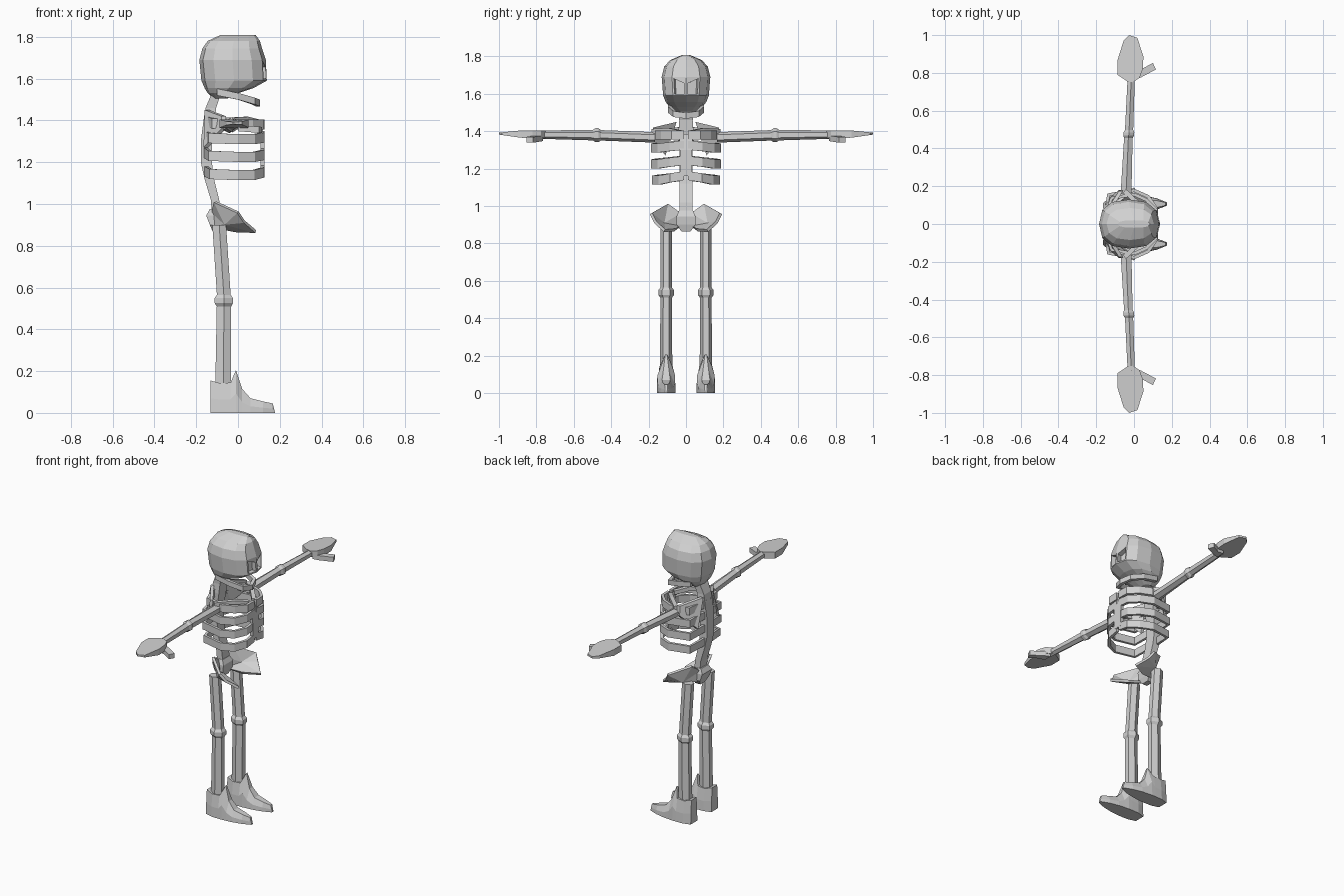
import bpy, bmesh, math
from mathutils import Vector

bone = bpy.data.materials.new("bone grey")
bone.diffuse_color = (0.64, 0.64, 0.64, 1)


def finish(name, bm):
    bmesh.ops.recalc_face_normals(bm, faces=bm.faces)
    me = bpy.data.meshes.new(name)
    bm.to_mesh(me)
    bm.free()
    me.materials.append(bone)
    ob = bpy.data.objects.new(name, me)
    bpy.context.collection.objects.link(ob)
    return ob


def loft_bm(rings):
    """Skin a list of equal-length point rings and cap both ends."""
    bm = bmesh.new()
    vs = [[bm.verts.new(p) for p in r] for r in rings]
    n = len(vs[0])
    for a, b in zip(vs, vs[1:]):
        for i in range(n):
            j = (i + 1) % n
            bm.faces.new((a[i], a[j], b[j], b[i]))
    bm.faces.new(vs[0])
    bm.faces.new(vs[-1])
    bmesh.ops.recalc_face_normals(bm, faces=bm.faces)
    return bm


def loft(name, rings):
    return finish(name, loft_bm(rings))


def tube(name, stations, axis, n=6):
    """Tube along y or z; stations are (centre, radius in x, radius in the other direction)."""
    rings = []
    for (x, y, z), ra, rb in stations:
        ring = []
        for k in range(n):
            t = 2 * math.pi * (k + 0.5) / n
            u, v = ra * math.cos(t), rb * math.sin(t)
            ring.append((x + u, y, z + v) if axis == 'Y' else (x + u, y + v, z))
        rings.append(ring)
    return loft(name, rings)


def band(name, path, height, thick):
    """Flat strap that follows a path."""
    pts = [Vector(p) for p in path]
    rings = []
    for i, p in enumerate(pts):
        t = pts[min(i + 1, len(pts) - 1)] - pts[max(i - 1, 0)]
        nrm = Vector((t.y, -t.x, 0)).normalized() * thick / 2
        up = Vector((0, 0, height / 2))
        rings.append([p + nrm + up, p - nrm + up, p - nrm - up, p + nrm - up])
    return loft(name, rings)


def blocks(name, rows):
    """Stack of rectangles: z, back x, front x, half width."""
    return loft(name, [[(b, -w, z), (f, -w, z), (f, w, z), (b, w, z)] for z, b, f, w in rows])


# Skull: stacked rounded rings
def power(v, e=0.8):
    return math.copysign(abs(v) ** e, v)


skull_rows = [(1.505, -0.12, -0.05, 0.05), (1.53, -0.145, 0.0, 0.085), (1.555, -0.16, 0.075, 0.108),
              (1.59, -0.175, 0.138, 0.122), (1.69, -0.185, 0.133, 0.13), (1.745, -0.17, 0.115, 0.117),
              (1.78, -0.145, 0.105, 0.085), (1.808, -0.085, 0.085, 0.02)]
rings = []
for z, b, f, w in skull_rows:
    c, r = (b + f) / 2, (f - b) / 2
    rings.append([(c + r * power(math.cos(k * math.pi / 6)), w * power(math.sin(k * math.pi / 6)), z)
                  for k in range(12)])
bm = loft_bm(rings)
# Eye sockets: slanted insets pushed inwards
eyes = [f for f in bm.faces if f.calc_center_median().x > 0.1 and
        1.62 < f.calc_center_median().z < 1.66 and abs(f.calc_center_median().y) < 0.06]
bmesh.ops.inset_individual(bm, faces=eyes, thickness=0.013, depth=0)
for v in {v for f in eyes for v in f.verts}:
    if abs(v.co.y) < 0.035 and v.co.z > 1.65:
        v.co.z -= 0.025
bmesh.ops.inset_individual(bm, faces=eyes, thickness=0.002, depth=-0.03)
finish("skull", bm)

# Lower jaw: U-shaped strap
band("jaw", [(-0.10, -0.085, 1.535), (0.0, -0.085, 1.515), (0.075, -0.06, 1.492), (0.095, 0, 1.483),
             (0.075, 0.06, 1.492), (0.0, 0.085, 1.515), (-0.10, 0.085, 1.535)], 0.032, 0.022)

# Spine, sacrum and breastbone
blocks("spine", [(1.52, -0.13, -0.085, 0.04), (1.46, -0.155, -0.105, 0.036), (1.40, -0.165, -0.11, 0.04),
                 (1.30, -0.178, -0.125, 0.036), (1.20, -0.178, -0.125, 0.036), (1.12, -0.16, -0.115, 0.036),
                 (1.02, -0.13, -0.09, 0.036), (0.95, -0.125, -0.085, 0.036)])
blocks("sacrum", [(0.975, -0.135, -0.085, 0.038), (0.945, -0.152, -0.07, 0.05),
                  (0.90, -0.135, -0.075, 0.05), (0.865, -0.12, -0.085, 0.025)])
blocks("breastbone", [(1.385, 0.095, 0.115, 0.036), (1.30, 0.107, 0.128, 0.032), (1.16, 0.107, 0.128, 0.028)])

for s, side in ((-1, "right"), (1, "left")):
    # Ribs: z, size, rise towards the breastbone
    for i, (z, k, rise) in enumerate([(1.138, 0.97, 0.025), (1.225, 1, 0.018), (1.31, 1, 0.015), (1.38, 0.88, 0)]):
        band(f"{side}_rib_{i + 1}",
             [(-0.155, s * 0.02, z + 0.02), (-0.13 * k - 0.005, s * 0.155 * k, z + 0.005), (0.0, s * 0.178 * k, z),
              (0.075 * k, s * 0.145 * k, z), (0.117, s * 0.085 * k, z + rise / 2), (0.118, s * 0.01, z + rise)],
             0.048, 0.018)
    # Shoulder blade and collar bone
    blade = [(-0.15, 0.05, 1.45), (-0.07, 0.175, 1.42), (-0.07, 0.18, 1.36), (-0.155, 0.11, 1.27)]
    loft(f"{side}_shoulder_blade", [[(x + d, s * y, z) for x, y, z in blade] for d in (-0.01, 0.012)])
    band(f"{side}_collar_bone", [(0.10, s * 0.02, 1.39), (0.04, s * 0.09, 1.405), (-0.05, s * 0.175, 1.40)],
         0.025, 0.025)

    # Arm with elbow bulge
    tube(f"{side}_arm", [((-0.042, s * 0.165, 1.367), 0.033, 0.028), ((-0.03, s * 0.455, 1.378), 0.026, 0.028),
                         ((-0.028, s * 0.468, 1.379), 0.033, 0.037), ((-0.027, s * 0.485, 1.379), 0.033, 0.037),
                         ((-0.026, s * 0.498, 1.379), 0.025, 0.028), ((-0.014, s * 0.79, 1.382), 0.022, 0.022)], 'Y')
    # Mitten hand thinning to the finger tips, with thumb
    palm = [(-0.035, 0.755), (-0.088, 0.79), (-0.088, 0.865), (-0.055, 0.97), (-0.025, 1.0), (0.018, 0.985),
            (0.05, 0.885), (0.046, 0.82), (0.03, 0.775), (-0.005, 0.75)]
    loft(f"{side}_hand", [[(x, s * y, 1.388 + d * min(1, 0.25 + (1 - y) * 6)) for x, y in palm]
                          for d in (-0.024, 0.017)])
    thumb = [(0.0, 0.765), (0.035, 0.775), (0.116, 0.818), (0.10, 0.853), (0.04, 0.82), (0.0, 0.82)]
    loft(f"{side}_thumb", [[(x, s * y, 1.36 + d - x * 0.08) for x, y in thumb] for d in (-0.012, 0.018)])

    # Hip wing: bowl-shaped fan with thickness
    rim = [(-0.12, 0.03, 0.96), (-0.11, 0.10, 1.01), (0.0, 0.187, 0.96), (0.03, 0.165, 0.915),
           (0.085, 0.115, 0.868), (-0.01, 0.06, 0.872), (-0.115, 0.03, 0.89)]
    bm = bmesh.new()
    hub = bm.verts.new((-0.06, s * 0.12, 0.905))
    vs = [bm.verts.new((x, s * y, z)) for x, y, z in rim]
    for i in range(len(vs)):
        bm.faces.new((hub, vs[i], vs[(i + 1) % len(vs)]))
    mod = finish(f"{side}_hip", bm).modifiers.new("thickness", 'SOLIDIFY')
    mod.thickness = 0.016
    mod.offset = 0

    # Leg with knee bulge
    y = s * 0.106
    tube(f"{side}_leg", [((-0.09, y, 0.90), 0.038, 0.031), ((-0.068, y, 0.565), 0.038, 0.031),
                         ((-0.068, y, 0.55), 0.05, 0.042), ((-0.068, y, 0.525), 0.05, 0.042),
                         ((-0.067, y, 0.51), 0.04, 0.031), ((-0.071, y, 0.10), 0.044, 0.033)], 'Z')
    # Foot: x, half width at sole, half width on top, height
    foot = [(-0.132, 0.034, 0.026, 0.155), (-0.085, 0.048, 0.036, 0.142), (-0.035, 0.05, 0.034, 0.145),
            (-0.01, 0.05, 0.005, 0.205), (0.02, 0.047, 0.016, 0.115), (0.06, 0.043, 0.022, 0.07),
            (0.12, 0.03, 0.018, 0.055), (0.166, 0.012, 0.008, 0.045), (0.176, 0.008, 0.005, 0.005)]
    loft(f"{side}_foot", [[(x, y - a, 0), (x, y - a * 0.95, h * 0.45), (x, y - b, h),
                           (x, y + b, h), (x, y + a * 0.95, h * 0.45), (x, y + a, 0)] for x, a, b, h in foot])
